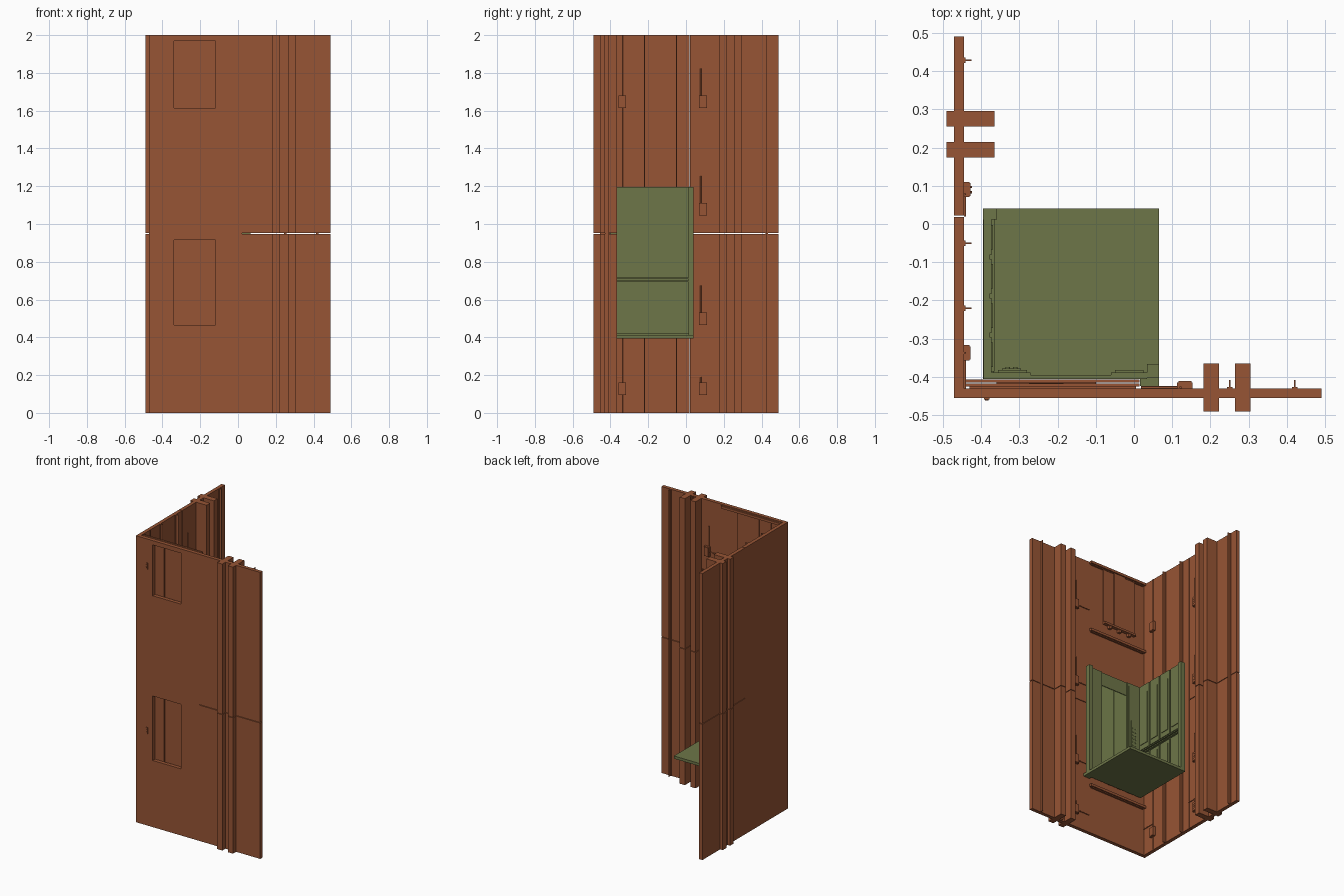
import bpy, bmesh
from mathutils import Matrix, Vector

if "Cube" in bpy.data.objects:
    bpy.data.objects.remove(bpy.data.objects["Cube"])


def material(name, col):
    m = bpy.data.materials.new(name)
    m.diffuse_color = (*col, 1)
    m.use_nodes = True
    m.node_tree.nodes["Principled BSDF"].inputs["Base Color"].default_value = m.diffuse_color
    return m


BROWN = material("shaft_brown", (0.31, 0.09, 0.035))
GREEN = material("cabin_green", (0.155, 0.18, 0.065))
LIGHT = material("door_green", (0.22, 0.27, 0.09))


def boxes(name, mat, items):
    """One object from boxes given as (x0, x1, y0, y1, z0, z1)."""
    bm = bmesh.new()
    for x0, x1, y0, y1, z0, z1 in items:
        c = Vector(((x0 + x1) / 2, (y0 + y1) / 2, (z0 + z1) / 2))
        s = Matrix.Diagonal((x1 - x0, y1 - y0, z1 - z0, 1))
        bmesh.ops.create_cube(bm, size=1, matrix=Matrix.Translation(c) @ s)
    me = bpy.data.meshes.new(name)
    bm.to_mesh(me)
    bm.free()
    me.materials.append(mat)
    ob = bpy.data.objects.new(name, me)
    bpy.context.collection.objects.link(ob)
    return ob


def cylinders(name, mat, items, radius):
    """One object from rods given as (start, end)."""
    bm = bmesh.new()
    for a, b in items:
        a, b = Vector(a), Vector(b)
        rot = Vector((0, 0, 1)).rotation_difference(b - a).to_matrix().to_4x4()
        bmesh.ops.create_cone(bm, cap_ends=True, segments=12, radius1=radius, radius2=radius,
                              depth=(b - a).length, matrix=Matrix.Translation((a + b) / 2) @ rot)
    me = bpy.data.meshes.new(name)
    bm.to_mesh(me)
    bm.free()
    me.materials.append(mat)
    ob = bpy.data.objects.new(name, me)
    bpy.context.collection.objects.link(ob)
    return ob


HALVES = [(0, 0.948), (0.952, 2)]
DOORS = [(0.465, 0.915), (1.615, 1.97)]

# front shaft wall with two door openings
front = boxes("front_wall", BROWN, [(-0.47, 0.02, -0.455, -0.43, 0, 2)])
cutter = boxes("door_cutter", BROWN, [(-0.34, -0.12, -0.5, -0.4, a, b) for a, b in DOORS])
mod = front.modifiers.new("openings", "BOOLEAN")
mod.operation, mod.object, mod.solver = "DIFFERENCE", cutter, "EXACT"
bpy.context.view_layer.objects.active = front
front.select_set(True)
bpy.ops.object.modifier_apply(modifier=mod.name)
bpy.data.objects.remove(cutter)
boxes("front_wall_panels", BROWN, [(0.02, 0.49, -0.455, -0.43, a, b) for a, b in HALVES])

# left shaft wall
boxes("left_wall", BROWN, [(-0.47, -0.445, -0.43, 0.018, 0, 2)])
boxes("left_wall_panels", BROWN, [(-0.47, -0.445, 0.022, 0.49, a, b) for a, b in HALVES])

# pairs of full-height beams through each wall
boxes("front_beams", BROWN, [(x, x + 0.04, -0.49, -0.365, a, b) for x in (0.182, 0.264) for a, b in HALVES])
boxes("left_beams", BROWN, [(-0.49, -0.365, y, y + 0.04, a, b) for y in (0.174, 0.255) for a, b in HALVES])

# T-shaped guide rails
rails = []
for y in (-0.22, -0.05, 0.428):
    rails += [(-0.445, -0.441, y - 0.007, y + 0.007, 0, 2), (-0.441, -0.425, y - 0.002, y + 0.002, 0, 2)]
for x in (0.25, 0.42):
    rails += [(x - 0.007, x + 0.007, -0.43, -0.426, 0, 2), (x - 0.002, x + 0.002, -0.426, -0.408, 0, 2)]
boxes("guide_rails", BROWN, rails)

# junction boxes with lids and small knobs
junction, lids, knobs, pipes = [], [], [], []
for z in (0.095, 0.465, 1.045, 1.613):
    junction += [(-0.445, -0.43, 0.07, 0.11, z, z + 0.067), (0.113, 0.153, -0.43, -0.415, z, z + 0.067)]
    lids += [(-0.43, -0.427, 0.073, 0.107, z + 0.003, z + 0.064), (0.116, 0.15, -0.415, -0.411, z + 0.003, z + 0.064)]
    for dz in (0.02, 0.034, 0.048):
        for dy in (0.083, 0.097):
            knobs.append(((-0.428, dy, z + dz), (-0.424, dy, z + dz)))
    top = z + (0.095 if z < 0.2 else 0.21)
    pipes += [((-0.442, 0.078, z + 0.06), (-0.442, 0.078, top)), ((0.122, -0.427, z + 0.06), (0.122, -0.427, top))]
    pipes += [((0.018, -0.427, z + 0.03), (0.115, -0.427, z + 0.03))]
for z in (0.095, 1.613):
    junction.append((-0.445, -0.43, -0.357, -0.317, z, z + 0.067))
    lids.append((-0.43, -0.427, -0.354, -0.32, z + 0.003, z + 0.064))
pipes += [((-0.442, 0.02, 0.19), (-0.442, 0.08, 0.19)), ((-0.442, -0.337, 0), (-0.442, -0.337, 2)),
          ((-0.442, -0.43, 0.19), (-0.442, -0.337, 0.19))]
boxes("junction_boxes", BROWN, junction)
boxes("junction_lids", BROWN, lids)
cylinders("junction_knobs", BROWN, knobs, 0.003)
cylinders("conduits", BROWN, pipes, 0.003)

# sliding landing doors, their tracks and sills
leaves, tracks, plates = [], [], []
for a, b in DOORS:
    for i in range(3):
        x = -0.36 + i * 0.086
        y = -0.428 + (i % 2) * 0.006
        leaves.append((x, x + 0.09, y, y + 0.006, a - 0.02, b + 0.015))
    tracks += [(-0.36, -0.1, -0.43, -0.408, a - 0.035, a - 0.02)]
    for z in (a - 0.125, b + 0.018):
        for y in (-0.425, -0.414):
            tracks.append((-0.44, 0.015, y, y + 0.008, z - 0.005, z + 0.012))
        plates.append((-0.43, 0.005, -0.43, -0.419, z - 0.008, z + 0.003))
    plates += [(x, x + 0.02, -0.43, -0.412, a - 0.055, a - 0.035) for x in (-0.32, -0.24, -0.16)]
boxes("landing_doors", BROWN, leaves)
boxes("door_tracks", BROWN, tracks)
boxes("track_brackets", BROWN, plates)

# call buttons outside
calls = [(-0.392, -0.378, -0.459, -0.455, z, z + 0.045) for z in (0.64, 1.79)]
boxes("call_plates", BROWN, calls)
cylinders("call_buttons", BROWN, [((-0.385, -0.458, c[4] + d), (-0.385, -0.462, c[4] + d))
                                  for c in calls for d in (0.014, 0.031)], 0.004)

# cabin floor, door sill and corner posts
boxes("cabin_floor", GREEN, [(-0.395, 0.065, -0.405, 0.04, 0.393, 0.412)])
boxes("cabin_sill", GREEN, [(0.016, 0.065, -0.424, -0.405, 0.393, 0.412)])
boxes("cabin_posts", GREEN, [(-0.395, -0.358, 0.012, 0.04, 0.412, 1.195), (0.034, 0.065, -0.402, -0.366, 0.412, 1.195)])

# cabin left wall: backing, raised panels, stiles and rails
boxes("cabin_left_wall", GREEN, [(-0.393, -0.378, -0.405, 0.012, 0.412, 1.195)])
frames, panels = [], []
for i in range(4):
    y = -0.388 + i * 0.1025
    for z0, z1 in ((0.43, 0.685), (0.725, 1.195)):
        frames.append((-0.378, -0.372, y, y + 0.092, z0, z1))
        panels.append((-0.372, -0.368, y + 0.014, y + 0.078, z0 + 0.025 + (z1 - 1) * 0.05, z1 - 0.06 if z1 > 1 else z1 - 0.025))
boxes("wall_frames", GREEN, frames)
boxes("wall_panels", GREEN, panels)
boxes("wall_skirting", GREEN, [(-0.378, -0.366, -0.39, 0.012, 0.412, 0.424)])
boxes("handrail", GREEN, [(-0.378, -0.365, -0.385, 0.012, 0.692, 0.7), (-0.378, -0.365, -0.385, 0.012, 0.708, 0.716)])

# cabin front wall around the door, with trims
boxes("cabin_front_wall", GREEN, [(-0.378, -0.27, -0.405, -0.388, 0.412, 1.195), (-0.06, 0.034, -0.405, -0.388, 0.412, 1.195),
                                  (-0.27, -0.06, -0.405, -0.395, 1.1, 1.195)])
boxes("front_wall_trim", GREEN, [(-0.355, -0.28, -0.388, -0.382, 0.43, 1.17), (-0.05, 0.025, -0.388, -0.382, 0.43, 1.17)])
boxes("cabin_door", LIGHT, [(-0.27, -0.166, -0.404, -0.399, 0.412, 1.1), (-0.164, -0.06, -0.404, -0.399, 0.412, 1.1)])

# control panel and its buttons
boxes("control_panel", GREEN, [(-0.345, -0.295, -0.382, -0.378, 0.65, 0.92)])
cylinders("control_buttons", LIGHT, [((x, -0.379, 0.69 + 0.025 * k), (x, -0.374, 0.69 + 0.025 * k))
                                     for x in (-0.33, -0.31) for k in range(8)], 0.006)
